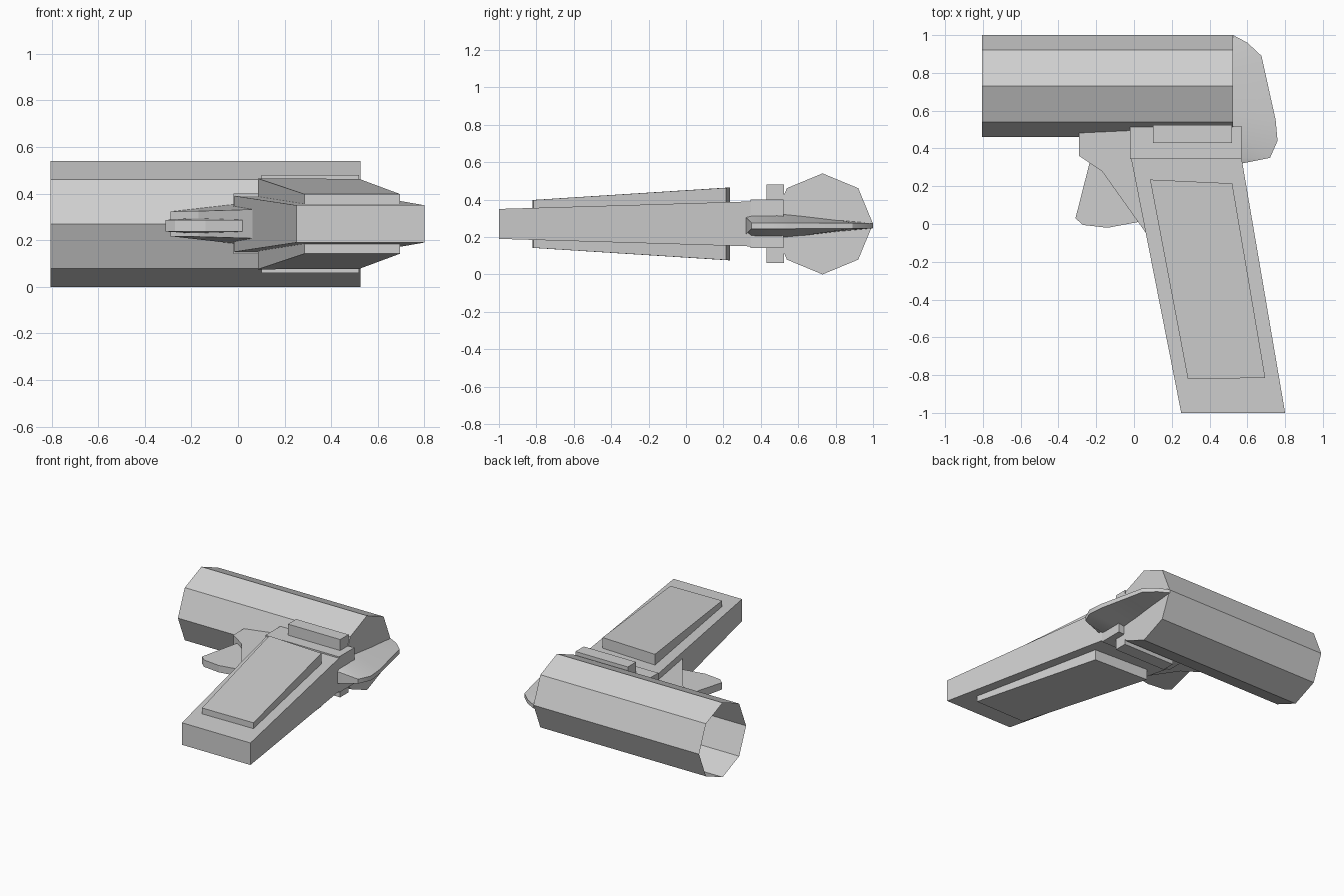
import bpy
import math

cube = bpy.data.objects.get("Cube")
if cube:
    bpy.data.objects.remove(cube, do_unlink=True)

grey = bpy.data.materials.new("plain grey")
grey.use_nodes = True
colour = (0.63, 0.63, 0.63, 1)
grey.diffuse_color = colour
grey.node_tree.nodes["Principled BSDF"].inputs["Base Color"].default_value = colour

MID = 0.27  # height of the symmetry plane


def make(name, verts, faces):
    mesh = bpy.data.meshes.new(name)
    mesh.from_pydata(verts, [], faces)
    mesh.materials.append(grey)
    obj = bpy.data.objects.new(name, mesh)
    bpy.context.collection.objects.link(obj)
    return obj


def slab(name, outline, mid=MID):
    """Closed plate from counter-clockwise (x, y, half thickness) corners."""
    n = len(outline)
    verts = [(x, y, mid + h) for x, y, h in outline]
    verts += [(x, y, mid - h) for x, y, h in outline]
    faces = [tuple(range(n)), tuple(range(2 * n - 1, n - 1, -1))]
    for i in range(n):
        j = (i + 1) % n
        faces.append((i, i + n, j + n, j))
    return make(name, verts, faces)


def box(name, x0, x1, y0, y1, half):
    return slab(name, [(x0, y0, half), (x1, y0, half), (x1, y1, half), (x0, y1, half)])


# Eight-sided barrel, open at the muzzle and closed at the rear
ring = [(0.73 + 0.27 * math.cos(i * math.pi / 4),
         MID + 0.27 * math.sin(i * math.pi / 4)) for i in range(8)]
verts = [(x, y, z) for x in (-0.805, 0.525) for y, z in ring]
faces = [(i, (i + 1) % 8, (i + 1) % 8 + 8, i + 8) for i in range(8)]
faces.append(tuple(range(8, 16)))
make("barrel", verts, faces)

# Tapered grip with a raised panel on both sides
slab("grip", [(0.25, -1, 0.08), (0.80, -1, 0.08), (0.57, 0.345, 0.12), (-0.015, 0.345, 0.12)])
slab("grip_panels", [(0.285, -0.82, 0.128), (0.695, -0.815, 0.128),
                     (0.52, 0.215, 0.193), (0.085, 0.235, 0.195)])

# Frame between grip and barrel
box("frame", -0.02, 0.57, 0.345, 0.52, 0.13)
box("frame_side_plates", 0.10, 0.52, 0.43, 0.525, 0.21)

# Wedge under the barrel, blending into the grip
slab("guard_wedge", [(-0.29, 0.36, 0.053), (-0.17, 0.28, 0.055), (0.065, -0.05, 0.062),
                     (0.08, 0.34, 0.085), (-0.01, 0.505, 0.085), (-0.29, 0.49, 0.053)])

# Trigger plate
slab("trigger", [(-0.31, 0.03, 0.025), (-0.27, -0.005, 0.025), (-0.14, -0.02, 0.025),
                 (0.02, 0.01, 0.025), (0.03, 0.10, 0.03), (-0.17, 0.30, 0.032),
                 (-0.235, 0.325, 0.03)], 0.262)

# Rear fin: thick root against the barrel, thin outer rim
rim = [(0.57, 0.32, 0.045), (0.72, 0.35, 0.016), (0.76, 0.44, 0.016), (0.75, 0.55, 0.016),
       (0.675, 0.89, 0.015), (0.60, 0.96, 0.014), (0.525, 1.0, 0.013)]
root = [(0.32, 0.045), (0.35, 0.066), (0.50, 0.066), (0.60, 0.056),
        (0.82, 0.03), (0.93, 0.02), (0.98, 0.013)]
n = len(rim)
edge = rim + [(0.51, y, h) for y, h in root]
verts = [(x, y, 0.26 + s * h) for s in (1, -1) for x, y, h in edge]
faces = []
for i in range(n - 1):
    top = (i, i + 1, n + i + 1, n + i)
    faces.append(top)
    faces.append(tuple(v + 2 * n for v in reversed(top)))
    faces.append((i, i + 2 * n, i + 1 + 2 * n, i + 1))
    faces.append((n + i + 1, 3 * n + i + 1, 3 * n + i, n + i))
faces.append((n, 3 * n, 2 * n, 0))
faces.append((n - 1, 3 * n - 1, 4 * n - 1, 2 * n - 1))
fin = make("rear_fin", verts, faces)
bpy.ops.object.select_all(action="DESELECT")
fin.select_set(True)
bpy.context.view_layer.objects.active = fin
bpy.ops.object.shade_smooth_by_angle(angle=math.radians(30))
